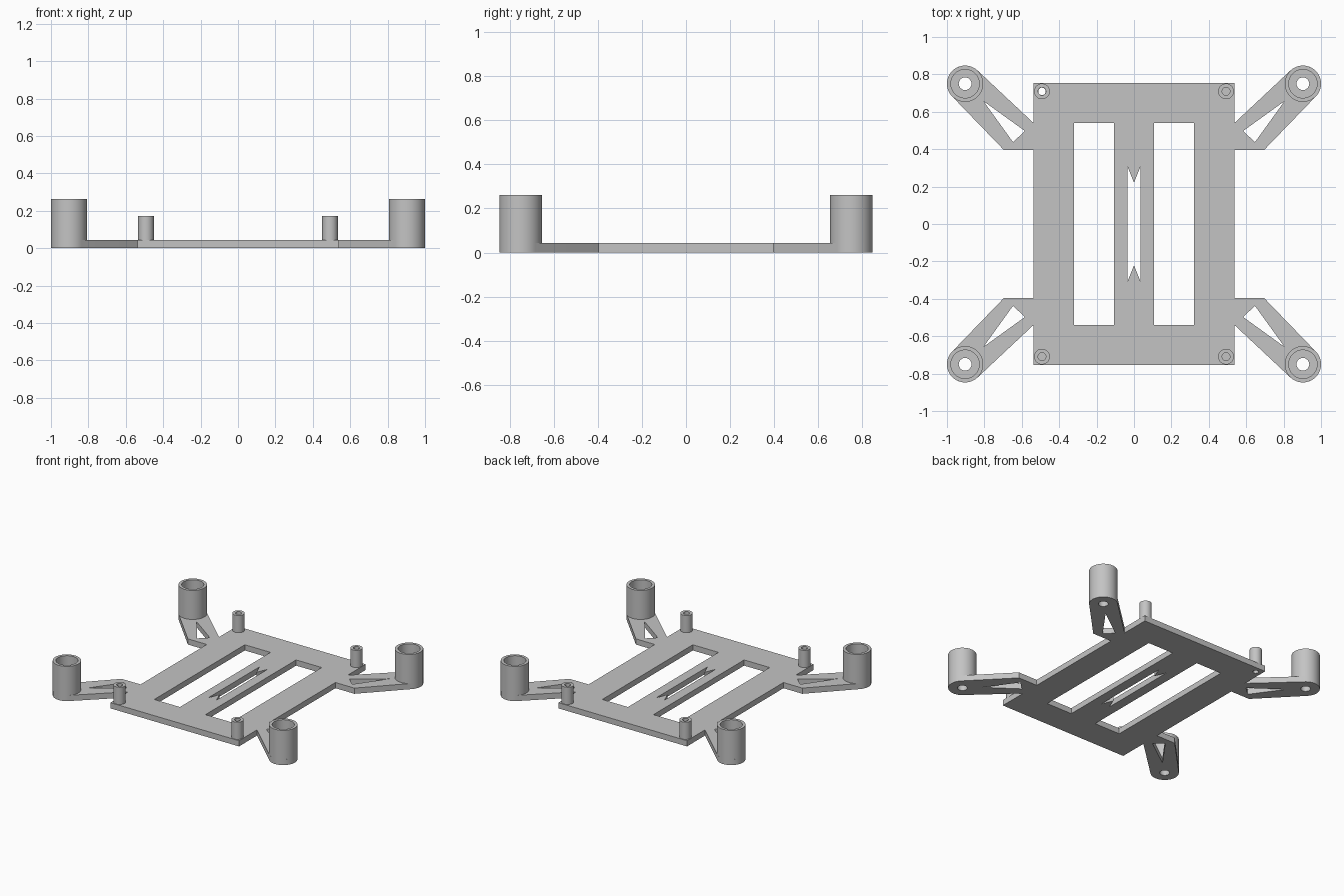
import bpy, bmesh, math

if "Cube" in bpy.data.objects:
    bpy.data.objects.remove(bpy.data.objects["Cube"])

T = 0.043          # plate thickness
CUP = (0.903, 0.75)
CUP_R = 0.097
POST = (0.492, 0.709)

grey = bpy.data.materials.new("plain grey")
grey.diffuse_color = (0.55, 0.55, 0.55, 1)
grey.use_nodes = True
grey.node_tree.nodes["Principled BSDF"].inputs["Base Color"].default_value = grey.diffuse_color


def circle(cx, cy, r, n=48, a0=0.0, a1=2 * math.pi, closed=True):
    steps = n if closed else n - 1
    return [(cx + r * math.cos(a0 + (a1 - a0) * i / steps),
             cy + r * math.sin(a0 + (a1 - a0) * i / steps)) for i in range(n)]


def rect(x0, y0, x1, y1):
    return [(x0, y0), (x1, y0), (x1, y1), (x0, y1)]


def finish(ob):
    """Weld, orient, colour and smooth a mesh object."""
    bm = bmesh.new()
    bm.from_mesh(ob.data)
    bmesh.ops.remove_doubles(bm, verts=bm.verts, dist=1e-5)
    bmesh.ops.recalc_face_normals(bm, faces=bm.faces)
    bm.to_mesh(ob.data)
    bm.free()
    ob.data.materials.clear()
    ob.data.materials.append(grey)
    bpy.ops.object.select_all(action='DESELECT')
    ob.select_set(True)
    bpy.context.view_layer.objects.active = ob
    bpy.ops.object.shade_smooth_by_angle(angle=math.radians(30))


def slab(name, loops):
    """Flat sheet: first loop is the outline, the others are holes."""
    cu = bpy.data.curves.new(name, 'CURVE')
    cu.dimensions = '2D'
    cu.fill_mode = 'BOTH'
    cu.extrude = T / 2
    for pts in loops:
        sp = cu.splines.new('POLY')
        sp.points.add(len(pts) - 1)
        for p, (x, y) in zip(sp.points, pts):
            p.co = (x, y, T / 2, 1)
        sp.use_cyclic_u = True
    ob = bpy.data.objects.new(name, cu)
    bpy.context.collection.objects.link(ob)
    # 2D curves flatten z, so raise the object instead
    ob.location.z = T / 2
    bpy.ops.object.select_all(action='DESELECT')
    ob.select_set(True)
    bpy.context.view_layer.objects.active = ob
    bpy.ops.object.convert(target='MESH')
    ob = bpy.context.view_layer.objects.active
    ob.name = name
    low = min(v.co.z for v in ob.data.vertices)
    for v in ob.data.vertices:
        v.co.z -= low
    ob.location.z = 0
    finish(ob)


def tube(name, cx, cy, r_out, r_in, z0, z1, n=48):
    """Open-ended ring wall standing on the sheet."""
    bm = bmesh.new()
    rings = [[bm.verts.new((x, y, z)) for x, y in circle(cx, cy, r, n)]
             for r, z in ((r_out, z0), (r_out, z1), (r_in, z1), (r_in, z0))]
    for a, b in zip(rings, rings[1:] + rings[:1]):
        for i in range(n):
            j = (i + 1) % n
            bm.faces.new((a[i], a[j], b[j], b[i]))
    me = bpy.data.meshes.new(name)
    bm.to_mesh(me)
    bm.free()
    ob = bpy.data.objects.new(name, me)
    bpy.context.collection.objects.link(ob)
    finish(ob)


# Base plate with two windows, a notched centre slot and one open post bore
slot = [(-0.034, -0.305), (0, -0.22), (0.034, -0.305),
        (0.034, 0.305), (0, 0.22), (-0.034, 0.305)]
slab("base_plate", [rect(-0.537, -0.755, 0.537, 0.755),
                    rect(-0.321, -0.54, -0.107, 0.54),
                    rect(0.107, -0.54, 0.321, 0.54),
                    slot,
                    circle(-POST[0], POST[1], 0.02, 24)])

# Corner arms, motor cups and mounting posts
arc = circle(*CUP, CUP_R, 28, math.radians(-45.8), math.radians(46.8 + 180 - 180), False)
arc = circle(*CUP, CUP_R, 32, math.radians(-44), math.radians(133), False)
arm = [(0.537, 0.395), (0.695, 0.395)] + arc + [(0.537, 0.54)]
gap = [(0.805, 0.657), (0.583, 0.497), (0.647, 0.438)]
bore = circle(*CUP, 0.034, 32)
for sx, side in ((-1, "left"), (1, "right")):
    for sy, end in ((-1, "front"), (1, "back")):
        tag = f"{end}_{side}"
        slab(f"arm_{tag}", [[(x * sx, y * sy) for x, y in lp]
                            for lp in (arm, gap, bore)])
        tube(f"motor_cup_{tag}", CUP[0] * sx, CUP[1] * sy, CUP_R, 0.076, T, 0.262)
        tube(f"post_{tag}", POST[0] * sx, POST[1] * sy, 0.042, 0.021, T, 0.173, 32)
